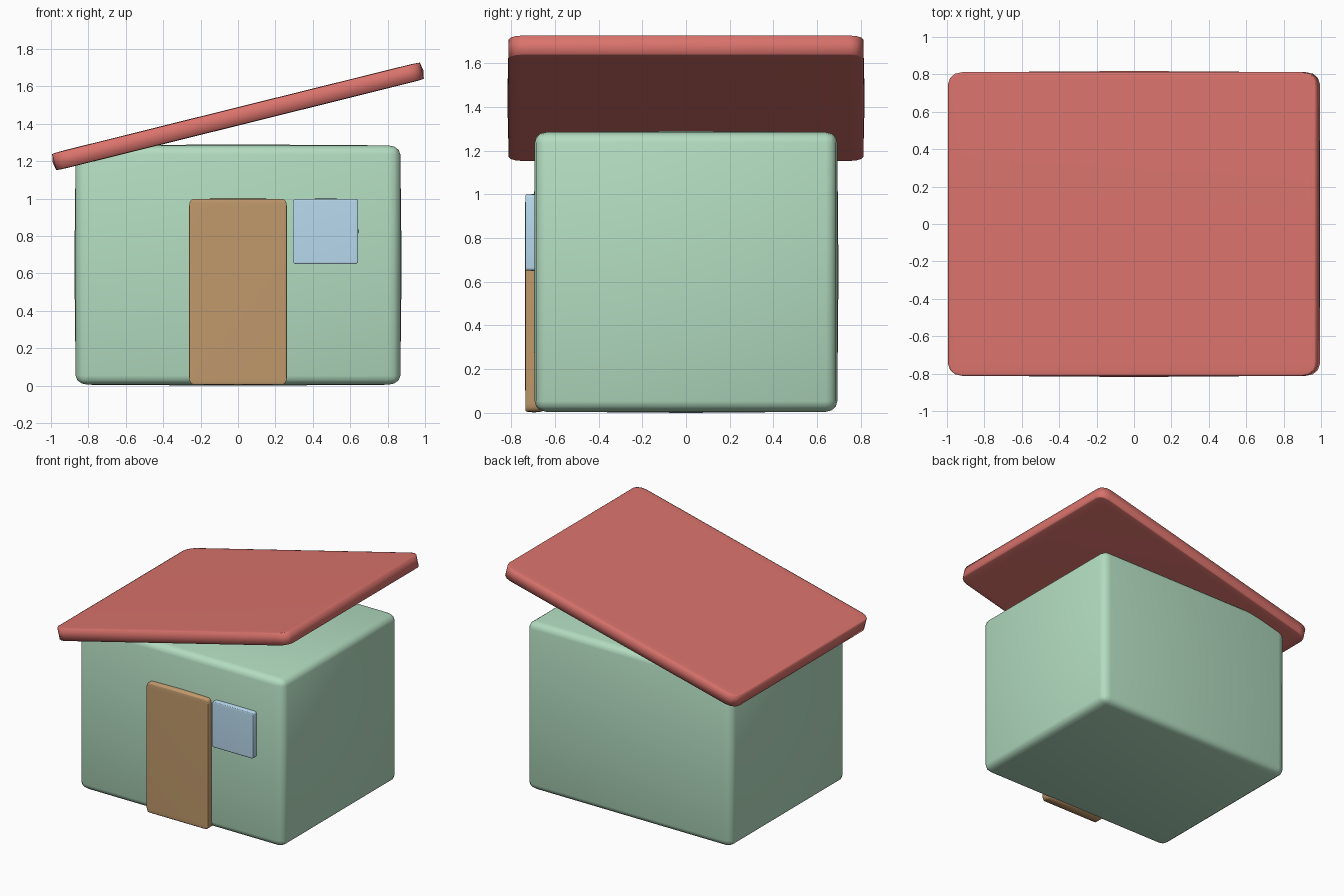
import bpy, bmesh, math

if "Cube" in bpy.data.objects:
    bpy.data.objects.remove(bpy.data.objects["Cube"])


def material(name, color):
    m = bpy.data.materials.new(name)
    m.diffuse_color = (*color, 1)
    m.use_nodes = True
    m.node_tree.nodes["Principled BSDF"].inputs["Base Color"].default_value = m.diffuse_color
    return m


def soft_box(name, center, half, mat, tilt=0.0):
    """Rounded, very slightly puffed unit cube, stretched to the half sizes."""
    bm = bmesh.new()
    bmesh.ops.create_cube(bm, size=1.984)
    bmesh.ops.bevel(bm, geom=bm.edges[:], offset=0.075, segments=3,
                    profile=0.5, affect='EDGES')
    big = [f for f in bm.faces if f.calc_area() > 1]
    bmesh.ops.poke(bm, faces=big, offset=0.008)
    bmesh.ops.scale(bm, vec=half, verts=bm.verts)
    for f in bm.faces:
        f.smooth = True
    me = bpy.data.meshes.new(name)
    bm.to_mesh(me)
    bm.free()
    me.materials.append(mat)
    ob = bpy.data.objects.new(name, me)
    ob.location = center
    ob.rotation_euler.y = tilt
    bpy.context.collection.objects.link(ob)
    return ob


green = material("wall_green", (0.45, 0.72, 0.53))
red = material("roof_red", (0.70, 0.17, 0.15))
brown = material("door_brown", (0.53, 0.32, 0.15))
blue = material("window_blue", (0.48, 0.70, 0.85))

# Walls
soft_box("walls", (0, 0, 0.645), (0.875, 0.698, 0.645), green)
# Slanted roof slab, high on the right
soft_box("roof", (0, 0, 1.44), (1.021, 0.818, 0.048), red, -math.radians(13.95))
# Door and window, half sunk in the front wall
soft_box("door", (0, -0.695, 0.502), (0.263, 0.041, 0.5), brown)
soft_box("window", (0.468, -0.695, 0.825), (0.175, 0.041, 0.175), blue)
